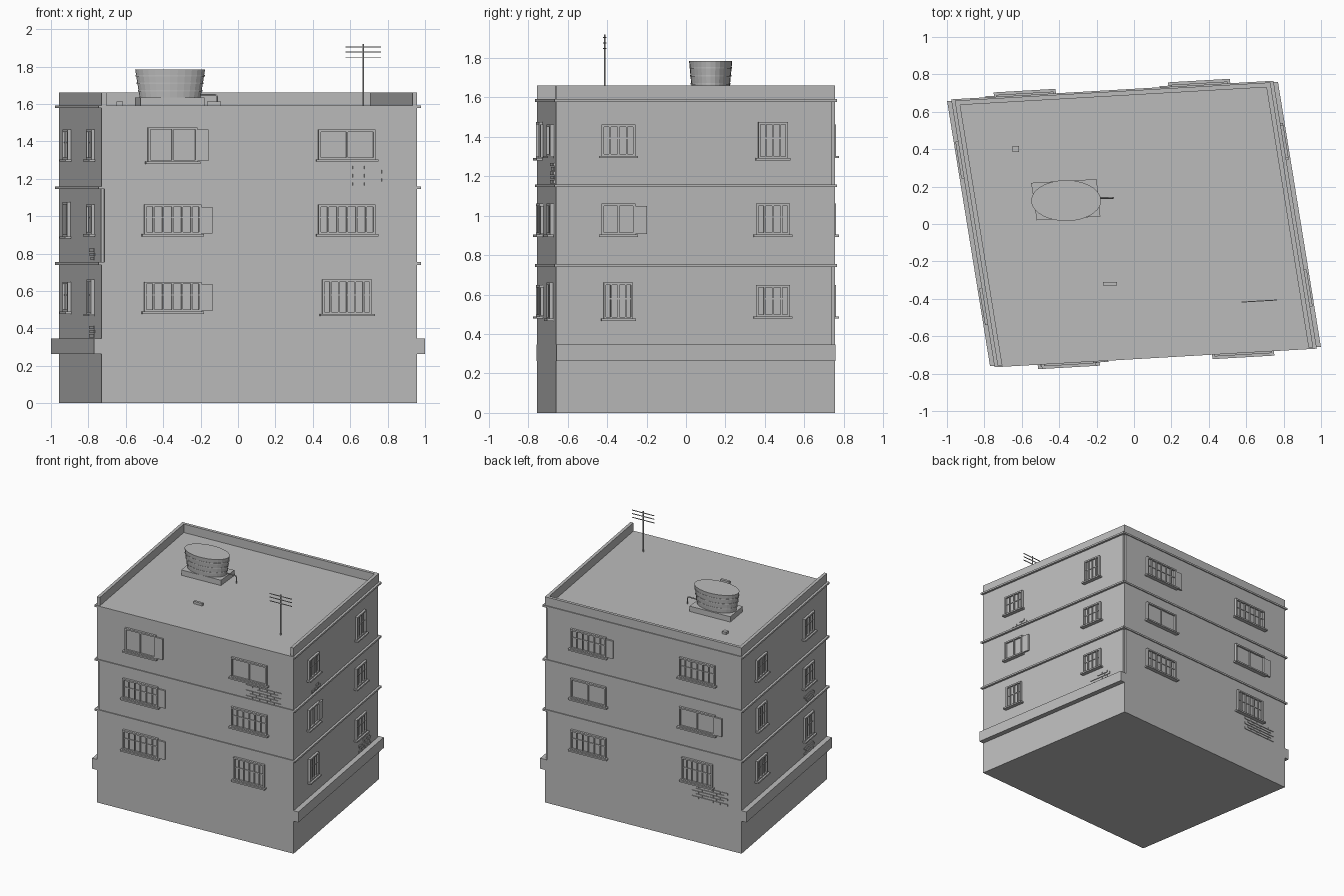
import bpy, bmesh, math, random
from mathutils import Vector, Matrix

random.seed(4)
cube = bpy.data.objects.get("Cube")
if cube:
    bpy.data.objects.remove(cube, do_unlink=True)

mat = bpy.data.materials.new("plaster_grey")
mat.use_nodes = True
grey = (0.5, 0.5, 0.5, 1)
mat.diffuse_color = grey
mat.node_tree.nodes["Principled BSDF"].inputs["Base Color"].default_value = grey

# The plan is a skewed rectangle: half sizes along its two slanted axes
HU, HV = 0.845, 0.7175
AXIS_U = Vector((math.cos(math.radians(3.3)), math.sin(math.radians(3.3)), 0))
AXIS_V = Vector((-math.sin(math.radians(9.2)), math.cos(math.radians(9.2)), 0))


def plan(u, v, z):
    return AXIS_U * u + AXIS_V * v + Vector((0, 0, z))


def wall(side):
    """Maps (along, outward, z) on one wall to space; along runs to the viewer's right."""
    return {
        "front": lambda t, o, z: plan(t, -HV - o, z),
        "back": lambda t, o, z: plan(-t, HV + o, z),
        "right": lambda t, o, z: plan(HU + o, t, z),
        "left": lambda t, o, z: plan(-HU - o, -t, z),
    }[side]


def prism(bm, outline, z0, z1, place=plan):
    low = [bm.verts.new(place(a, b, z0)) for a, b in outline]
    top = [bm.verts.new(place(a, b, z1)) for a, b in outline]
    faces = [bm.faces.new(low), bm.faces.new(top)]
    for i in range(len(low)):
        j = (i + 1) % len(low)
        faces.append(bm.faces.new((low[i], low[j], top[j], top[i])))
    bmesh.ops.recalc_face_normals(bm, faces=faces)


def box(bm, a0, a1, b0, b1, z0, z1, place=plan):
    prism(bm, [(a0, b0), (a1, b0), (a1, b1), (a0, b1)], z0, z1, place)


def cone(bm, x, y, z0, z1, r0, r1, sides, squash=1):
    m = Matrix.Translation((x, y, (z0 + z1) / 2)) @ Matrix.Diagonal((1, squash, 1, 1))
    bmesh.ops.create_cone(bm, cap_ends=True, segments=sides, radius1=r0, radius2=r1,
                          depth=z1 - z0, matrix=m)


def finish(bm, name):
    mesh = bpy.data.meshes.new(name)
    bm.to_mesh(mesh)
    bm.free()
    mesh.materials.append(mat)
    bpy.context.collection.objects.link(bpy.data.objects.new(name, mesh))


# Walls: plinth and three floors with small alternating corner notches
ROOF = 1.59
bm = bmesh.new()
box(bm, -HU, HU, -HV, HV, 0, 0.345)
N = 0.016
notch_back = [(-HU, -HV), (HU, -HV), (HU, HV - N), (HU - N, HV - N), (HU - N, HV), (-HU, HV)]
notch_front = [(-a, -b) for a, b in notch_back]
prism(bm, notch_back, 0.345, 0.75)
prism(bm, notch_front, 0.75, 1.15)
prism(bm, notch_back, 1.15, ROOF)
finish(bm, "walls")

# Ledges on the two sides
bm = bmesh.new()
for side in ("left", "right"):
    box(bm, -HV, HV, -0.01, 0.041, 0.262, 0.347, wall(side))
finish(bm, "side_ledges")

# Thin bands between floors
bm = bmesh.new()
for z in (0.747, 1.152, 1.585):
    box(bm, -HU - 0.018, HU + 0.018, -HV - 0.008, HV + 0.008, z - 0.007, z + 0.007)
finish(bm, "floor_bands")

# Parapet on three sides, open to the front
bm = bmesh.new()
T = 0.025
outline = [(-HU, -HV), (-HU, HV), (HU, HV), (HU, -HV),
           (HU - T, -HV), (HU - T, HV - T), (T - HU, HV - T), (T - HU, -HV)]
prism(bm, outline, ROOF, 1.66)
finish(bm, "parapet")


def window(side, t, z, w, h, style):
    place = wall(side)
    x0, x1, z0, z1 = t - w / 2, t + w / 2, z - h / 2, z + h / 2
    f = 0.012
    bm = bmesh.new()
    box(bm, x0, x1, 0, 0.004, z0, z1, place)
    for a, b, c, d in ((x0, x0 + f, z0, z1), (x1 - f, x1, z0, z1),
                       (x0 + f, x1 - f, z1 - f, z1), (x0 + f, x1 - f, z0, z0 + f)):
        box(bm, a, b, 0, 0.018, c, d, place)
    # glazing bars, or a single mullion
    count = 1
    if "bars" in style:
        count = 5 if side in ("front", "back") else 3
        box(bm, x0 + f, x1 - f, 0.004, 0.01, z + 0.008, z + 0.014, place)
    for i in range(count):
        x = x0 + w * (i + 1) / (count + 1)
        box(bm, x - 0.004, x + 0.004, 0.004, 0.014, z0 + f, z1 - f, place)
    box(bm, x0 - 0.013, x1 + 0.013, 0, 0.032, z0 - 0.01, z0 + 0.002, place)
    if "shutter" in style:
        box(bm, x1, x1 + 0.06, 0, 0.014, z0 + 0.005, z1 - 0.012, place)
    finish(bm, side + "_window")


# Windows, listed from the top floor down, two per floor
FLOORS = (1.382, 0.982, 0.568)
LAYOUT = {
    "front": ("tall shutter", "wide", "wide bars shutter", "wide bars",
              "wide bars shutter", "tall bars"),
    "back": ("wide bars shutter", "wide bars", "wide", "wide shutter",
             "wide bars", "tall bars"),
    "right": ("wide bars", "tall bars", "wide shutter", "wide bars",
              "tall bars", "wide bars"),
    "left": ("wide bars", "wide bars", "tall bars", "wide bars",
             "wide bars", "tall bars"),
}
for side, styles in LAYOUT.items():
    broad = side in ("front", "back")
    for i, style in enumerate(styles):
        t = (0.467 if broad else 0.397) * (1 if i % 2 else -1)
        w, h = (0.305, 0.16) if "wide" in style else (0.265, 0.185)
        window(side, t, FLOORS[i // 2], w if broad else w * 0.57, h, style)


def bricks(side, t0, t1, z0, rows):
    """Ragged patch of exposed bricks."""
    place = wall(side)
    bm = bmesh.new()
    length = 0.062 if side in ("front", "back") else 0.05
    for r in range(rows):
        x = t0 + (r % 2) * length / 2 + random.choice((0, 0, length))
        z = z0 + r * 0.022
        while x + length * 0.8 < t1:
            box(bm, x, x + length - 0.004, 0, 0.006, z, z + 0.017, place)
            x += length
    finish(bm, side + "_bricks")


bricks("front", 0.437, 0.76, 1.163, 5)
bricks("back", 0.42, 0.74, 0.352, 5)
bricks("right", -0.42, -0.26, 1.17, 2)
bricks("right", 0.375, 0.59, 0.352, 4)
bricks("left", 0.33, 0.5, 0.765, 3)
bricks("left", 0.33, 0.5, 0.352, 3)

# Water tank on its pad, with hoops
X, Y = -0.363, 0.125
bm = bmesh.new()
pad = [(-0.55, 0.22), (-0.2, 0.24), (-0.18, 0.04), (-0.52, 0.02)]
prism(bm, pad, ROOF, 1.635, lambda a, b, z: Vector((a, b, z)))
finish(bm, "tank_pad")
bm = bmesh.new()
cone(bm, X, Y, 1.635, 1.785, 0.163, 0.187, 28, 0.585)
finish(bm, "water_tank")
bm = bmesh.new()
for z in (1.67, 1.71, 1.75):
    r = 0.167 + (z - 1.635) * 0.16
    cone(bm, X, Y, z - 0.004, z + 0.004, r, r, 28, 0.585)
finish(bm, "tank_hoops")

# Outlet pipe, drawn as a curve then meshed by bevel
curve = bpy.data.curves.new("tank_pipe", "CURVE")
curve.dimensions = "3D"
curve.bevel_depth = 0.005
curve.bevel_resolution = 1
line = curve.splines.new("POLY")
path = [(-0.22, 0.14, 1.65), (-0.12, 0.14, 1.65), (-0.112, 0.14, 1.64), (-0.112, 0.14, ROOF)]
line.points.add(len(path) - 1)
for p, co in zip(line.points, path):
    p.co = (*co, 1)
curve.materials.append(mat)
bpy.context.collection.objects.link(bpy.data.objects.new("tank_pipe", curve))

# Small blocks on the roof
bm = bmesh.new()
straight = lambda a, b, z: Vector((a, b, z))
box(bm, -0.65, -0.615, 0.385, 0.418, ROOF, 1.612, straight)
box(bm, -0.165, -0.09, -0.33, -0.31, ROOF, 1.612, straight)
finish(bm, "roof_blocks")

# Aerial with three crossbars
bm = bmesh.new()
cone(bm, 0.67, -0.412, ROOF, 1.92, 0.004, 0.004, 6)
for z in (1.847, 1.877, 1.905):
    m = Matrix.Translation((0.67, -0.412, z)) @ Matrix.Rotation(math.radians(3.3), 4, "Z")
    m = m @ Matrix.Diagonal((0.19, 0.005, 0.005, 1))
    bmesh.ops.create_cube(bm, size=1, matrix=m)
finish(bm, "aerial")
